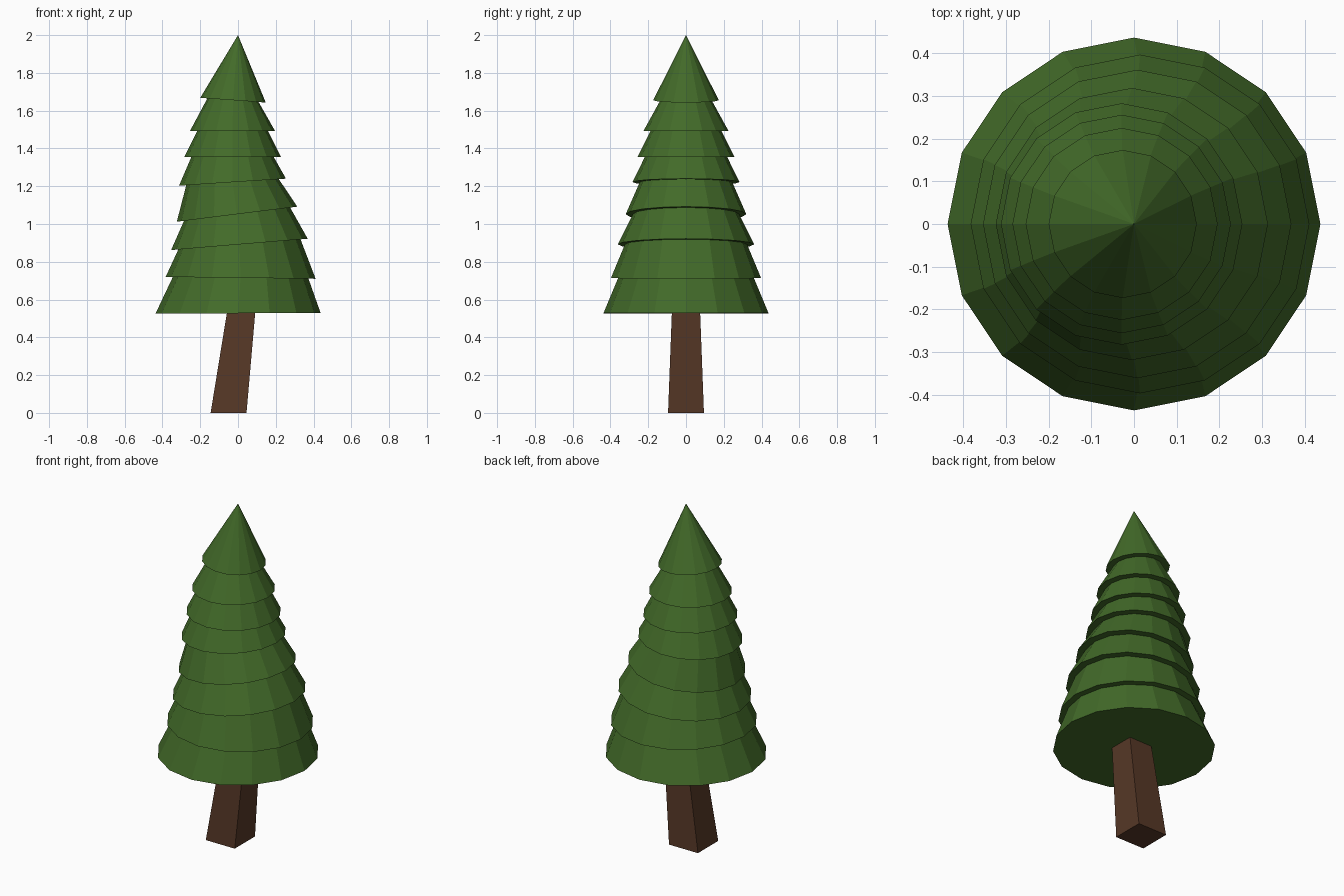
import bpy, bmesh, math

if "Cube" in bpy.data.objects:
    bpy.data.objects.remove(bpy.data.objects["Cube"])

SIDES = 16


def material(name, color):
    m = bpy.data.materials.new(name)
    m.diffuse_color = (*color, 1)
    m.use_nodes = True
    m.node_tree.nodes["Principled BSDF"].inputs["Base Color"].default_value = m.diffuse_color
    return m


def finish(bm, name, mat):
    bmesh.ops.recalc_face_normals(bm, faces=bm.faces)
    me = bpy.data.meshes.new(name)
    bm.to_mesh(me)
    bm.free()
    me.materials.append(mat)
    ob = bpy.data.objects.new(name, me)
    bpy.context.collection.objects.link(ob)
    return ob


def bridge(bm, a, b):
    n = len(a)
    for i in range(n):
        j = (i + 1) % n
        bm.faces.new((a[i], a[j], b[j], b[i]))


def ring(bm, left, right, inset=0.0):
    """Tilted circle spanning two (x, z) points, optionally shrunk inward."""
    (xl, zl), (xr, zr) = left, right
    cx, cz, r = (xl + xr) / 2, (zl + zr) / 2, (xr - xl) / 2
    slope = (zr - zl) / (xr - xl)
    r -= inset
    verts = []
    for i in range(SIDES):
        a = 2 * math.pi * i / SIDES
        dx = r * math.cos(a)
        verts.append(bm.verts.new((cx + dx, r * math.sin(a), cz + slope * dx)))
    return verts


# Foliage: rim of every tier as left and right (x, z) points
rims = [
    ((-0.437, 0.525), (0.437, 0.53)),
    ((-0.383, 0.72), (0.411, 0.71)),
    ((-0.354, 0.862), (0.369, 0.922)),
    ((-0.324, 1.012), (0.314, 1.092)),
    ((-0.312, 1.203), (0.254, 1.24)),
    ((-0.285, 1.355), (0.227, 1.355)),
    ((-0.254, 1.493), (0.196, 1.493)),
    ((-0.20, 1.668), (0.147, 1.643)),
]
bm = bmesh.new()
prev = None
for left, right in rims:
    rim = ring(bm, left, right)
    if prev is None:
        bm.faces.new(rim)                    # flat underside
    else:
        neck = ring(bm, left, right, 0.038)  # overhang below the tier
        bridge(bm, prev, neck)
        bridge(bm, neck, rim)
    prev = rim
tip = bm.verts.new((0, 0, 2))
for i in range(SIDES):
    bm.faces.new((prev[i], prev[(i + 1) % SIDES], tip))
finish(bm, "foliage", material("leaf_green", (0.055, 0.145, 0.022)))

# Trunk: leaning, tapered square post
bm = bmesh.new()
ends = []
for cx, h, z in ((-0.05, 0.095, 0.0), (0.016, 0.075, 0.528)):
    ends.append([bm.verts.new((cx + sx * h, sy * h, z))
                 for sx, sy in ((-1, -1), (1, -1), (1, 1), (-1, 1))])
    bm.faces.new(ends[-1])
bridge(bm, *ends)
finish(bm, "trunk", material("bark_brown", (0.095, 0.04, 0.02)))
